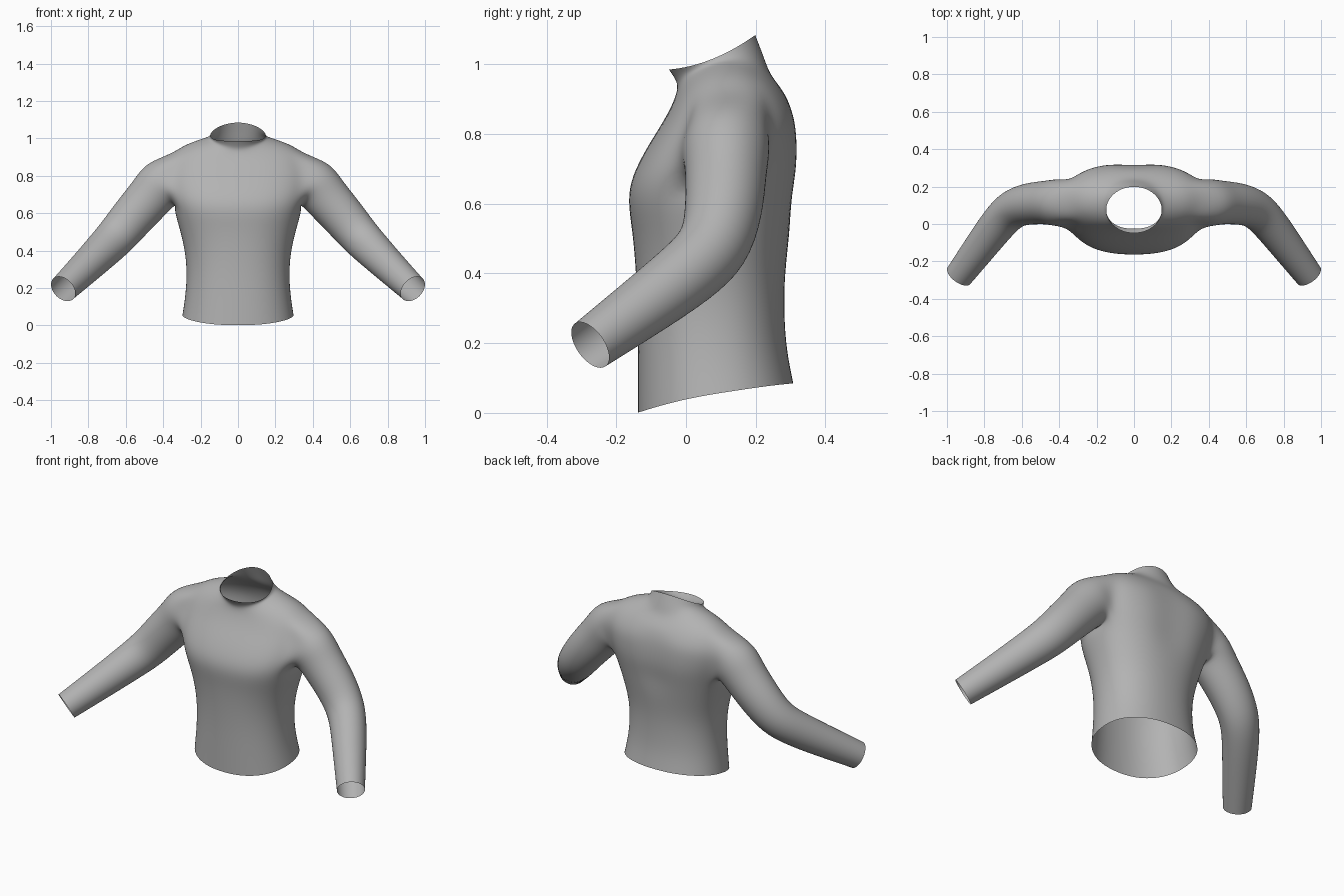
import bpy, bmesh, math
from mathutils import Vector

cube = bpy.data.objects.get("Cube")
if cube:
    bpy.data.objects.remove(cube, do_unlink=True)

# Torso rings: half width, front y, back y, front z, side z, back z, squareness
RINGS = [
    (.30, -.14, .31, 0, .055, .085, .9),
    (.283, -.14, .29, .13, .16, .18, .9),
    (.275, -.14, .283, .27, .28, .29, .9),
    (.285, -.145, .285, .40, .40, .40, .9),
    (.315, -.155, .30, .52, .52, .52, .85),
    (.345, -.17, .313, .61, .62, .62, .8),
    (.37, -.157, .327, .68, .70, .70, .8),
    (.385, -.115, .328, .76, .77, .78, .8),
    (.385, -.07, .32, .83, .84, .85, .8),
    (.36, -.045, .292, .875, .915, .905, .85),
    (.29, -.03, .267, .91, .965, .94, .9),
    (.20, -.025, .24, .935, .995, .975, 1),
    (.155, -.03, .225, .955, 1.005, 1.02, 1),
    (.15, -.05, .20, .985, 1.015, 1.085, 1),
]
COLS = 12                    # columns on the half torso
HOLE_COLS, HOLE_ROWS = (4, 8), (5, 9)

# Sleeve rings: centre x, y, z, radius across the top, radius front to back
ARMHOLE = Vector((.345, .11, .78))
SLEEVE = [
    (.413, .115, .76, .14, .13),
    (.465, .115, .69, .127, .118),
    (.56, .11, .585, .12, .115),
    (.65, .085, .475, .111, .106),
    (.72, .01, .405, .103, .10),
    (.80, -.095, .325, .093, .093),
    (.935, -.275, .195, .078, .077),
]


def power(value, exponent):
    return math.copysign(abs(value) ** exponent, value)


def torso_ring(bm, row, ring):
    """Half of a rounded cross-section, from front centre to back centre."""
    width, front, back, z_front, z_side, z_back, p = ring
    mid, depth = (front + back) / 2, (back - front) / 2
    verts = []
    for c in range(COLS + 1):
        a = math.pi * (c / COLS - .5)
        s = math.sin(a)
        x = 0 if c in (0, COLS) else width * power(math.cos(a), p)
        y = mid + depth * power(s, p)
        if c == COLS and HOLE_ROWS[0] <= row < HOLE_ROWS[1]:
            y -= .014        # shallow groove along the spine
        z = z_side + s * (z_back - z_front) / 2 + s * s * ((z_back + z_front) / 2 - z_side)
        verts.append(bm.verts.new((x, y, z)))
    return verts


def sleeve_ring(bm, centre, tangent, r_top, r_side, count):
    side = Vector((0, 1, 0))
    side = (side - tangent * side.dot(tangent)).normalized()
    top = tangent.cross(side)
    verts = []
    for k in range(count):
        a = 2 * math.pi * k / count - math.radians(135)
        verts.append(bm.verts.new(centre + side * r_side * math.cos(a) + top * r_top * math.sin(a)))
    return verts


bm = bmesh.new()

# Torso with an armhole left open
grid = [torso_ring(bm, r, ring) for r, ring in enumerate(RINGS)]
(c0, c1), (r0, r1) = HOLE_COLS, HOLE_ROWS
for r in range(len(grid) - 1):
    for c in range(COLS):
        if not (r0 <= r < r1 and c0 <= c < c1):
            bm.faces.new((grid[r][c], grid[r][c + 1], grid[r + 1][c + 1], grid[r + 1][c]))

# Sleeve grown out of the armhole edge
loop = ([grid[r0][c] for c in range(c0, c1)] + [grid[r][c1] for r in range(r0, r1)]
        + [grid[r1][c] for c in range(c1, c0, -1)] + [grid[r][c0] for r in range(r1, r0, -1)])
centres = [ARMHOLE] + [Vector(s[:3]) for s in SLEEVE]
for i, spec in enumerate(SLEEVE, 1):
    after = centres[min(i + 1, len(SLEEVE))]
    tangent = (after - centres[i - 1]).normalized()
    ring = sleeve_ring(bm, centres[i], tangent, spec[3], spec[4], len(loop))
    for k in range(len(loop)):
        n = (k + 1) % len(loop)
        bm.faces.new((loop[k], loop[n], ring[n], ring[k]))
    loop = ring

for face in bm.faces:
    face.smooth = True
mesh = bpy.data.meshes.new("shirt")
bm.to_mesh(mesh)
bm.free()

# Plain cloth colour
cloth = bpy.data.materials.new("grey_cloth")
cloth.use_nodes = True
cloth.diffuse_color = (.45, .45, .45, 1)
cloth.node_tree.nodes["Principled BSDF"].inputs["Base Color"].default_value = (.45, .45, .45, 1)
mesh.materials.append(cloth)

shirt = bpy.data.objects.new("shirt", mesh)
bpy.context.collection.objects.link(shirt)

# Other half and smoothing
mirror = shirt.modifiers.new("mirror", 'MIRROR')
mirror.use_clip = True
subsurf = shirt.modifiers.new("smooth", 'SUBSURF')
subsurf.levels = subsurf.render_levels = 2
